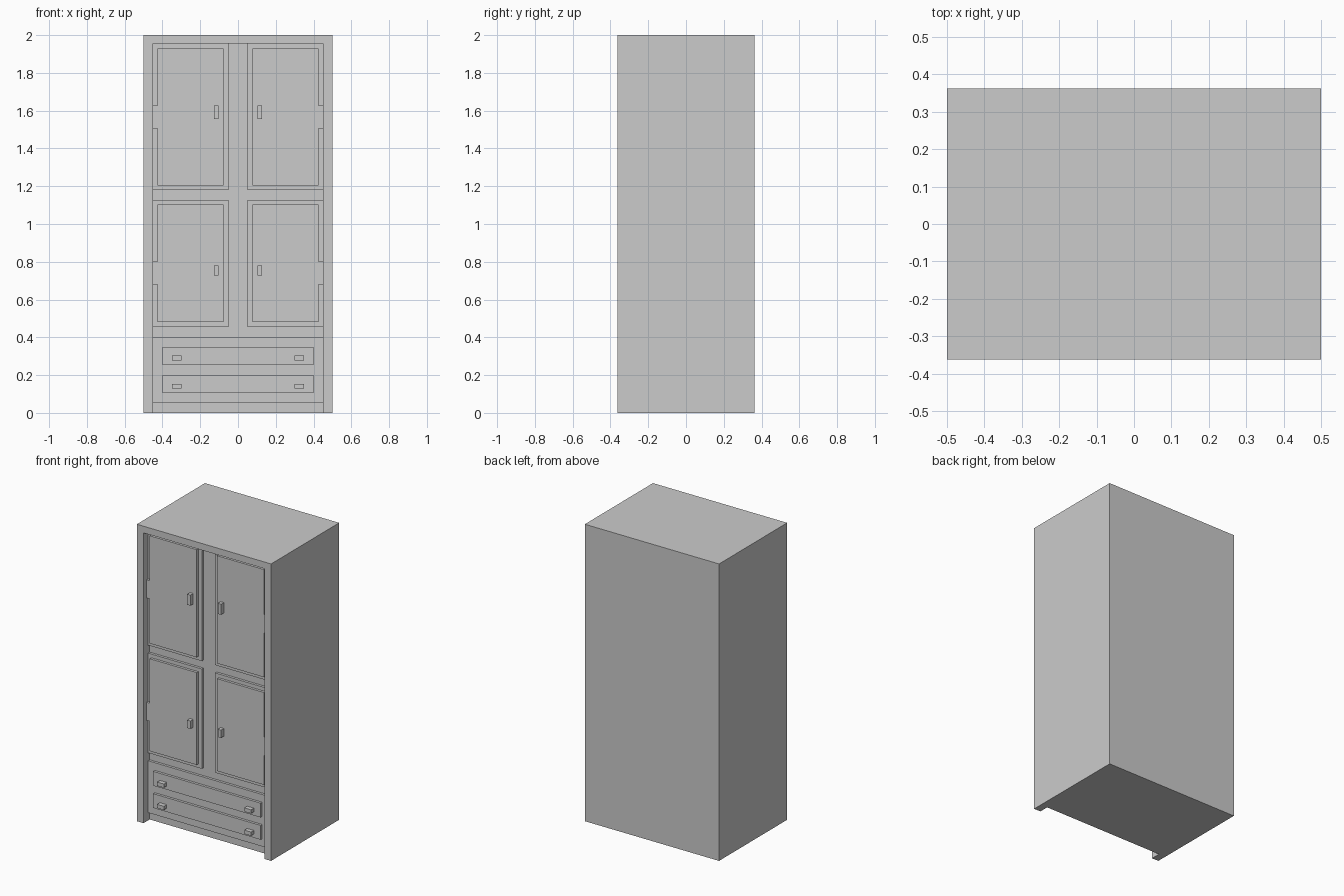
import bpy, bmesh

if "Cube" in bpy.data.objects:
    bpy.data.objects.remove(bpy.data.objects["Cube"])

FRONT, BACK = -0.3625, 0.3625
BODY_Y = -0.297    # recessed front of the body
FRAME_Y = -0.314   # door frames and drawer board
PANEL_Y = -0.331   # raised door panels and drawer fronts
HANDLE_Y = -0.361


def prism(name, outline, y0, y1, mirror=False):
    """Extrude an (x, z) outline from y0 to y1, optionally mirrored in x."""
    bm = bmesh.new()
    face = bm.faces.new([bm.verts.new((x, y0, z)) for x, z in outline])
    ext = bmesh.ops.extrude_face_region(bm, geom=[face])
    verts = [g for g in ext["geom"] if isinstance(g, bmesh.types.BMVert)]
    bmesh.ops.translate(bm, verts=verts, vec=(0, y1 - y0, 0))
    bmesh.ops.recalc_face_normals(bm, faces=bm.faces)
    mesh = bpy.data.meshes.new(name)
    bm.to_mesh(mesh)
    bm.free()
    obj = bpy.data.objects.new(name, mesh)
    bpy.context.collection.objects.link(obj)
    if mirror:
        obj.modifiers.new("Mirror", "MIRROR").use_mirror_merge = False
    return obj


def block(name, x0, x1, z0, z1, y0, y1, mirror=False):
    return prism(name, [(x0, z0), (x1, z0), (x1, z1), (x0, z1)], y0, y1, mirror)


# Cabinet body with the front recessed between the sides and under the top
body = block("cabinet_body", -0.5, 0.5, 0, 2, FRONT, BACK)
cutter = block("recess_cutter", -0.45, 0.45, -0.1, 1.955, FRONT - 0.1, BODY_Y)
cutter.hide_render = True
cut = body.modifiers.new("Recess", "BOOLEAN")
cut.operation = "DIFFERENCE"
cut.solver = "EXACT"
cut.object = cutter
bpy.context.view_layer.objects.active = body
bpy.ops.object.modifier_apply(modifier=cut.name)
bpy.data.objects.remove(cutter)

# Doors: frame, raised panel with a hinge tab on the outer edge, handle
doors = [
    ("upper", 1.18, 1.955, 1.505, 1.627, 1.557, 1.628),
    ("lower", 0.455, 1.127, 0.68, 0.802, 0.727, 0.78),
]
for level, z0, z1, h0, h1, k0, k1 in doors:
    block(level + "_door_frame", 0.05, 0.45, z0, z1, FRAME_Y, BODY_Y + 0.01, True)
    a, b = z0 + 0.025, z1 - 0.025
    panel = [(0.076, a), (0.426, a), (0.426, h0), (0.45, h0),
             (0.45, h1), (0.426, h1), (0.426, b), (0.076, b)]
    prism(level + "_door_panel", panel, PANEL_Y, FRAME_Y + 0.005, True)
    block(level + "_door_handle", 0.102, 0.126, k0, k1, HANDLE_Y, PANEL_Y + 0.005, True)

# Drawers: backing board, fronts and paired handles
block("drawer_board", -0.45, 0.45, 0.052, 0.402, FRAME_Y, BODY_Y + 0.01)
for level, z in (("upper", 0.302), ("lower", 0.152)):
    block(level + "_drawer_front", -0.4, 0.4, z - 0.048, z + 0.048, PANEL_Y, FRAME_Y + 0.005)
    block(level + "_drawer_handle", 0.3, 0.35, z - 0.024, z + 0.001,
          HANDLE_Y, PANEL_Y + 0.005, True)
